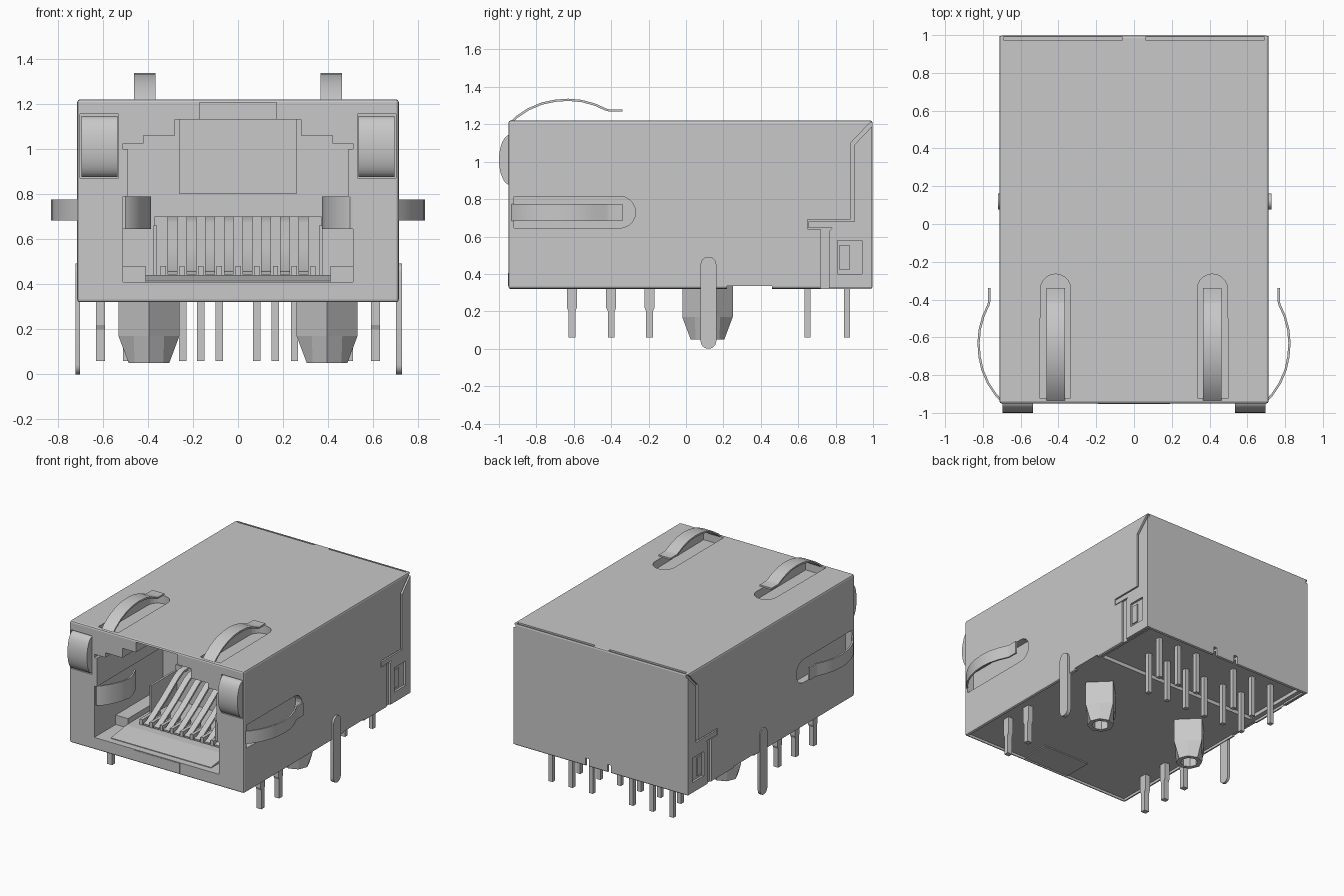
import bpy, bmesh, math
from mathutils import Vector

if "Cube" in bpy.data.objects:
    bpy.data.objects.remove(bpy.data.objects["Cube"], do_unlink=True)

grey = bpy.data.materials.new("light_grey_metal")
grey.use_nodes = True
grey.diffuse_color = (0.58, 0.58, 0.58, 1)
grey.node_tree.nodes["Principled BSDF"].inputs["Base Color"].default_value = (0.58, 0.58, 0.58, 1)


def select(ob):
    bpy.ops.object.select_all(action='DESELECT')
    ob.select_set(True)
    bpy.context.view_layer.objects.active = ob


def finish(name, bm, smooth=False):
    bmesh.ops.recalc_face_normals(bm, faces=bm.faces)
    me = bpy.data.meshes.new(name)
    bm.to_mesh(me)
    bm.free()
    me.materials.append(grey)
    ob = bpy.data.objects.new(name, me)
    bpy.context.collection.objects.link(ob)
    if smooth:
        select(ob)
        bpy.ops.object.shade_smooth_by_angle(angle=math.radians(30))
    return ob


def prism(name, pts, axis, a, b, smooth=False):
    """Extrude a 2D outline along an axis from a to b."""
    put = {'x': lambda u, v, w: (w, u, v),
           'y': lambda u, v, w: (u, w, v),
           'z': lambda u, v, w: (u, v, w)}[axis]
    bm = bmesh.new()
    lo = [bm.verts.new(put(u, v, a)) for u, v in pts]
    hi = [bm.verts.new(put(u, v, b)) for u, v in pts]
    n = len(pts)
    bm.faces.new(lo)
    bm.faces.new(hi)
    for i in range(n):
        bm.faces.new((lo[i], lo[(i + 1) % n], hi[(i + 1) % n], hi[i]))
    return finish(name, bm, smooth)


def box(name, x0, x1, y0, y1, z0, z1):
    return prism(name, [(x0, y0), (x1, y0), (x1, y1), (x0, y1)], 'z', z0, z1)


def ribbon(name, path, axis, a, b, t):
    """Thin strip that follows a 2D path."""
    p = [Vector(q) for q in path]
    off = []
    for i, q in enumerate(p):
        d = (p[min(i + 1, len(p) - 1)] - p[max(i - 1, 0)]).normalized()
        off.append(q + Vector((-d.y, d.x)) * t)
    return prism(name, p + off[::-1], axis, a, b, True)


def cut(ob, cutter):
    select(ob)
    m = ob.modifiers.new("cut", 'BOOLEAN')
    m.operation, m.solver, m.object = 'DIFFERENCE', 'EXACT', cutter
    bpy.ops.object.modifier_apply(modifier=m.name)
    bpy.data.objects.remove(cutter, do_unlink=True)


def arc(cu, cv, r, a0, a1, n):
    return [(cu + r * math.cos(math.radians(a0 + (a1 - a0) * i / n)),
             cv + r * math.sin(math.radians(a0 + (a1 - a0) * i / n))) for i in range(n + 1)]


# Shield body
body = box("shield_body", -0.713, 0.713, -0.95, 0.998, 0.32, 1.22)
select(body)
bev = body.modifiers.new("bevel", 'BEVEL')
bev.width, bev.segments = 0.012, 2
bpy.ops.object.modifier_apply(modifier=bev.name)

# Stepped plug opening
half = [(0.51, 0.41), (0.51, 0.79), (0.49, 0.79), (0.49, 1.0), (0.51, 1.0), (0.51, 1.025),
        (0.42, 1.025), (0.42, 1.06), (0.28, 1.06), (0.28, 1.13), (0.17, 1.13), (0.17, 1.205)]
cut(body, prism("opening", half + [(-x, z) for x, z in half[::-1]], 'y', -1.1, -0.15))
# Underside recess inside the shield rim, with a deeper bay at the rear
cut(body, box("underside", -0.695, 0.695, -0.935, 0.98, 0.2, 0.338))
cut(body, box("rear_bay", -0.66, 0.66, 0.45, 0.98, 0.2, 0.365))
# Notches in the rear lower edge
for x in (-0.07, 0.11):
    cut(body, box("notch", x - 0.015, x + 0.015, 0.95, 1.1, 0.2, 0.38))

# Outline of the recess around the rear cover's side flap, and the flap (y, z)
flap = [(1.02, 1.22), (0.98, 1.205), (0.88, 1.1), (0.88, 0.69), (0.65, 0.69),
        (0.65, 0.64), (0.72, 0.64), (0.72, 0.3), (1.02, 0.3)]
flap_in = [(0.995, 1.19), (0.9, 1.09), (0.9, 0.68), (0.655, 0.68), (0.655, 0.645),
           (0.78, 0.645), (0.765, 0.63), (0.765, 0.325), (0.995, 0.325)]

for s in (1, -1):
    side = "left" if s > 0 else "right"
    # Light pocket, spring slots, rear seam, lower edge gap and flap recess
    cut(body, box("pocket", *sorted((s * 0.53, s * 0.7)), -1.1, -0.88, 0.87, 1.155))
    cut(body, prism("top_slot", [(s * 0.5, -0.92)] + [(s * 0.415 + u, v) for u, v in
        arc(0, -0.345, 0.08, 0 if s > 0 else 180, 180 if s > 0 else 0, 10)]
        + [(s * 0.335, -0.92)], 'z', 1.16, 1.3))
    cut(body, prism("side_slot", [(-0.92, 0.645)] + arc(-0.355, 0.73, 0.085, -90, 90, 10)
        + [(-0.92, 0.815)], 'x', s * 0.66, s * 0.8))
    cut(body, box("seam", *sorted((s * 0.06, s * 0.69)), 0.973, 0.99, 1.12, 1.3))
    cut(body, box("edge_gap", *sorted((s * 0.68, s * 0.8)), 0.22, 0.46, 0.2, 0.335))
    cut(body, prism("flap_recess", flap, 'x', s * 0.697, s * 0.8))

    # Rear cover flap with a catch window
    plate = prism(f"rear_flap_{side}", flap_in, 'x', s * 0.69, s * 0.713)
    cut(plate, box("window", *sorted((s * 0.6, s * 0.8)), 0.81, 0.94, 0.40, 0.58))
    box(f"flap_catch_{side}", *sorted((s * 0.69, s * 0.706)), 0.82, 0.875, 0.42, 0.555)

    # Indicator light with rounded front
    lens = [(-0.88, 0.875), (-0.94, 0.875)] + [(-0.94 - 0.06 * math.sin(math.pi * i / 12),
            1.01 - 0.135 * math.cos(math.pi * i / 12)) for i in range(1, 12)] \
        + [(-0.94, 1.145), (-0.88, 1.145)]
    prism(f"indicator_light_{side}", lens, 'x', s * 0.535, s * 0.695, True)

    # Bowed contact springs: distance along y, height above the surface
    bow = [(-0.93, -0.008), (-0.9, 0.02), (-0.84, 0.06), (-0.77, 0.09), (-0.7, 0.105),
           (-0.63, 0.11), (-0.56, 0.104), (-0.49, 0.085), (-0.43, 0.058), (-0.41, 0.053),
           (-0.34, 0.053)]
    ribbon(f"top_spring_{side}", [(y, 1.215 + h) for y, h in bow],
           'x', s * 0.365, s * 0.462, 0.012)
    ribbon(f"side_spring_{side}", [(s * (0.707 + h), y) for y, h in bow],
           'z', 0.682, 0.775, -0.012 * s)

    # Inner spring curling into the opening
    ribbon(f"inner_spring_{side}", [(s * x, y) for x, y in
           ((0.52, -0.935), (0.5, -0.938), (0.47, -0.92), (0.43, -0.86), (0.4, -0.79),
            (0.385, -0.72), (0.395, -0.66), (0.43, -0.58))], 'z', 0.645, 0.79, 0.012)

    # Grounding leg with rounded ends
    prism(f"ground_leg_{side}", arc(0.12, 0.042, 0.042, 180, 360, 12)
          + arc(0.12, 0.45, 0.042, 0, 180, 12), 'x', s * 0.7, 0.728 if s > 0 else -0.72, True)

    # Diamond locating post whose corners taper to a hollow round tip
    bm = bmesh.new()
    rings = []
    for corner, flat, z in ((0.135, 0.0955, 0.37), (0.135, 0.0955, 0.17), (0.09, 0.09, 0.05),
                            (0.06, 0.06, 0.05), (0.06, 0.06, 0.12)):
        ring = []
        for i in range(8):
            r, a = (flat if i % 2 else corner), math.pi * i / 4
            ring.append(bm.verts.new((s * 0.395 + r * math.cos(a), 0.115 + r * math.sin(a), z)))
        rings.append(ring)
    for p, q in zip(rings, rings[1:]):
        for i in range(8):
            bm.faces.new((p[i], p[(i + 1) % 8], q[(i + 1) % 8], q[i]))
    bm.faces.new(rings[0])
    bm.faces.new(rings[-1])
    finish(f"locating_post_{side}", bm)

    # Rib and ledge beside the contacts
    box(f"contact_rib_{side}", *sorted((s * 0.36, s * 0.375)), -0.5, -0.15, 0.44, 0.66)
    box(f"floor_ledge_{side}", *sorted((s * 0.41, s * 0.51)), -0.7, -0.15, 0.41, 0.48)

# Sloped floor of the opening
prism("contact_floor", [(-0.9, 0.405), (-0.9, 0.415), (-0.72, 0.44), (-0.15, 0.44),
                        (-0.15, 0.405)], 'x', -0.41, 0.41)
# Wall behind the contacts and the block above it
box("contact_back_wall", -0.37, 0.37, -0.2, -0.14, 0.43, 0.7)
box("rear_block", -0.26, 0.26, -0.24, -0.14, 0.8, 1.13)

# Eight slanted contacts, with a divider comb at their feet
for i in range(8):
    x = -0.29 + i * 0.083
    ribbon(f"contact_{i + 1}", [(-0.66, 0.442), (-0.62, 0.45), (-0.45, 0.555), (-0.3, 0.66),
           (-0.25, 0.685), (-0.19, 0.685)], 'x', x - 0.022, x + 0.022, 0.015)
for i in range(9):
    x = -0.3315 + i * 0.083
    box(f"comb_divider_{i + 1}", x - 0.012, x + 0.012, -0.66, -0.45, 0.435, 0.48)

# Rear solder pins in two rows
rows = ((0.65, [-0.41, -0.245, -0.083, 0.083, 0.25, 0.415]),
        (0.86, [-0.495, -0.33, -0.165, 0.165, 0.33, 0.495]))
for y, xs in rows:
    for i, x in enumerate(xs):
        box(f"rear_pin_{i + 1}", x - 0.016, x + 0.016, y - 0.016, y + 0.016, 0.06, 0.39)

# Stepped indicator pins near the front
for x, y in ((0.61, -0.61), (0.61, -0.4), (-0.61, -0.61), (-0.61, -0.4), (-0.61, -0.195)):
    prism("indicator_pin", [(y - 0.027, 0.37), (y - 0.027, 0.22), (y - 0.018, 0.2),
          (y - 0.018, 0.06), (y + 0.018, 0.06), (y + 0.018, 0.2), (y + 0.027, 0.22),
          (y + 0.027, 0.37)], 'x', x - 0.02, x + 0.02)

# Thin folded plate on the front lip and underside
box("front_lip_plate", -0.19, 0.19, -0.953, -0.945, 0.335, 0.405)
box("underside_plate", -0.19, 0.19, -0.94, -0.72, 0.33, 0.3395)
